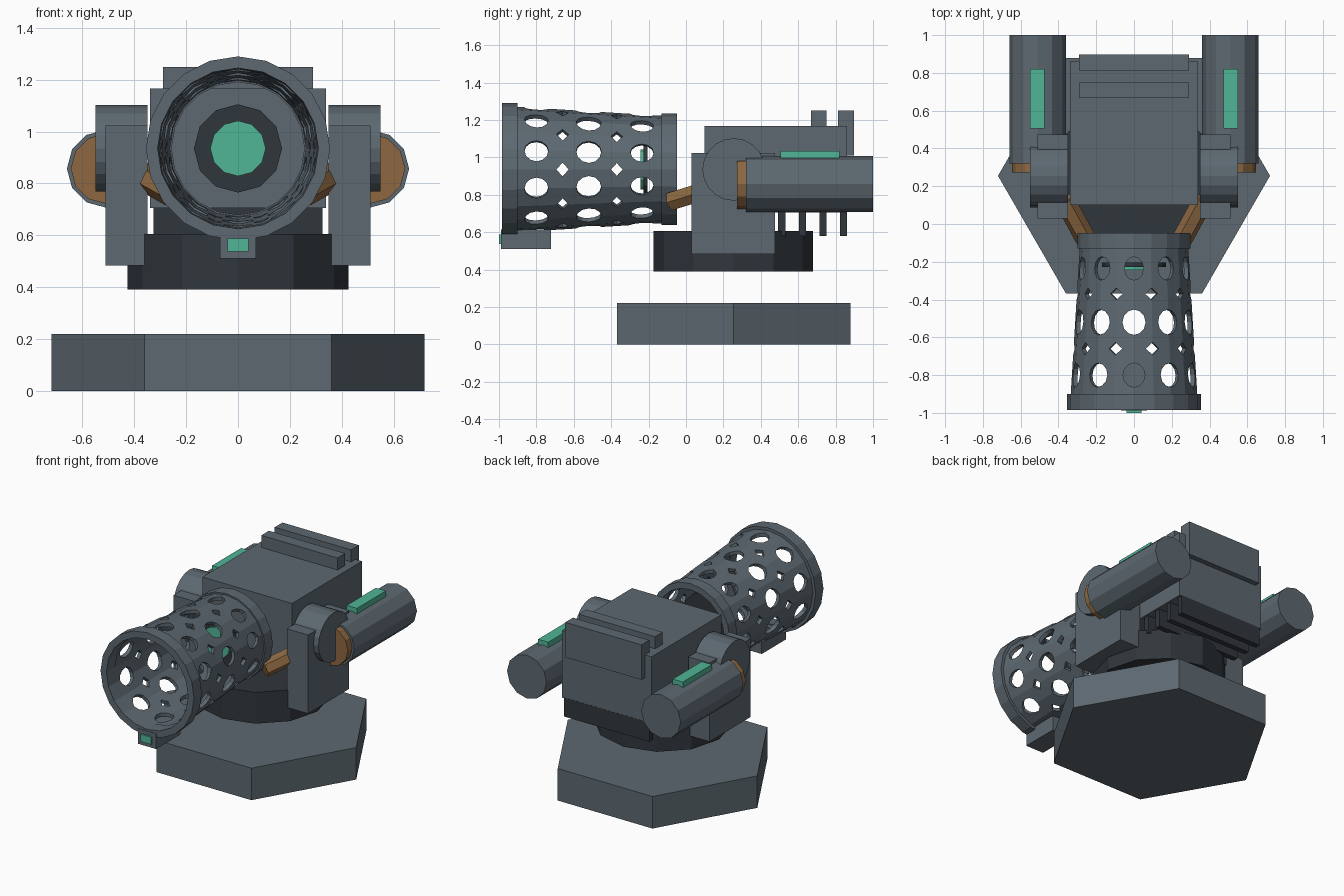
import bpy, bmesh
from math import sin, cos, pi, radians
from mathutils import Vector

if "Cube" in bpy.data.objects:
    bpy.data.objects.remove(bpy.data.objects["Cube"])


def mat(name, *rgb):
    m = bpy.data.materials.new(name)
    m.diffuse_color = (*rgb, 1)
    m.use_nodes = True
    m.node_tree.nodes["Principled BSDF"].inputs["Base Color"].default_value = m.diffuse_color
    return m


SLATE = mat("slate", 0.11, 0.14, 0.165)
DARK = mat("dark", 0.03, 0.037, 0.045)
GREEN = mat("green", 0.08, 0.46, 0.3)
ORANGE = mat("orange", 0.27, 0.14, 0.055)
AXIS_Z = 0.935  # height of the barrel axis


def finish(name, bm, m):
    bmesh.ops.recalc_face_normals(bm, faces=bm.faces)
    me = bpy.data.meshes.new(name)
    bm.to_mesh(me)
    bm.free()
    ob = bpy.data.objects.new(name, me)
    bpy.context.collection.objects.link(ob)
    if m:
        me.materials.append(m)
    return ob


def box(name, x, y, z, m=SLATE):
    bm = bmesh.new()
    bmesh.ops.create_cube(bm, size=1)
    for v in bm.verts:
        v.co = [(a + b) / 2 + c * (b - a) for c, (a, b) in zip(v.co, (x, y, z))]
    return finish(name, bm, m)


def add_prism(bm, p0, p1, u, v, n):
    """n-sided prism between two points, with u and v as half axes."""
    rings = [[bm.verts.new(p + u * cos(2 * pi * i / n) + v * sin(2 * pi * i / n))
              for i in range(n)] for p in (p0, p1)]
    for i in range(n):
        j = (i + 1) % n
        bm.faces.new((rings[0][i], rings[0][j], rings[1][j], rings[1][i]))
    bm.faces.new(rings[0])
    bm.faces.new(rings[1])


def prism(name, p0, p1, r, n, m=SLATE):
    p0, p1 = Vector(p0), Vector(p1)
    d = (p1 - p0).normalized()
    ref = Vector((0, 0, 1)) if abs(d.x) > 0.9 else Vector((1, 0, 0))
    u = (ref - d * ref.dot(d)).normalized()
    bm = bmesh.new()
    add_prism(bm, p0, p1, u * r, d.cross(u) * r, n)
    return finish(name, bm, m)


def tube(name, profile, n=20, m=SLATE):
    """Closed (y, radius) profile turned round the barrel axis."""
    bm = bmesh.new()
    rings = [[bm.verts.new((r * cos(2 * pi * i / n), y, AXIS_Z + r * sin(2 * pi * i / n)))
              for i in range(n)] for y, r in profile]
    for k, a in enumerate(rings):
        b = rings[(k + 1) % len(rings)]
        for i in range(n):
            j = (i + 1) % n
            bm.faces.new((a[i], a[j], b[j], b[i]))
    return finish(name, bm, m)


# Base and turntable
prism("base_plate", (0, 0.255, 0), (0, 0.255, 0.22), 0.72, 6)
prism("turntable", (0, 0.253, 0.39), (0, 0.253, 0.605), 0.427, 12, DARK)

# Body with cooling fins above, behind and below
box("body", (-0.34, 0.34), (0.1, 0.86), (0.705, 1.167))
box("top_fin", (-0.29, 0.29), (0.667, 0.75), (1.1, 1.25))
box("rear_fin", (-0.29, 0.29), (0.813, 0.897), (1.01, 1.25))
for i in range(4):
    y = 0.493 + 0.11 * i
    box(f"lower_fin_{i + 1}", (-0.325, 0.325), (y, y + 0.038), (0.58, 0.71), DARK)

# Perforated barrel shell
shell = tube("barrel_shell", [(-0.95, 0.338), (-0.09, 0.285), (-0.09, 0.26), (-0.95, 0.313)])
bm = bmesh.new()
rows = [(-0.8, 0.058, 0.064, 12, 0), (-0.52, 0.061, 0.067, 12, 0), (-0.235, 0.05, 0.062, 12, 0),
        (-0.66, 0.037, 0.033, 4, 18), (-0.37, 0.034, 0.031, 4, 18)]
for y, across, along, n, shift in rows:
    for k in range(10):
        a = radians(90 + 36 * k + shift)
        out = Vector((cos(a), 0, sin(a)))
        side = Vector((-sin(a), 0, cos(a)))
        c = Vector((0, y, AXIS_Z))
        add_prism(bm, c + out * 0.215, c + out * 0.45, side * across, Vector((0, along, 0)), n)
cutter = finish("hole_cutter", bm, None)
cutter.hide_render = True
cutter.hide_viewport = True
cutter.display_type = 'WIRE'
mod = shell.modifiers.new("holes", 'BOOLEAN')
mod.operation = 'DIFFERENCE'
mod.solver = 'EXACT'
mod.object = cutter

# Barrel end rings and inner lens
tube("muzzle_ring", [(-0.985, 0.355), (-0.9, 0.355), (-0.9, 0.305), (-0.985, 0.31)])
tube("rear_ring", [(-0.13, 0.298), (-0.048, 0.298), (-0.048, 0.256), (-0.13, 0.256)])
prism("lens_mount", (0, -0.227, AXIS_Z), (0, -0.205, AXIS_Z), 0.17, 12, DARK)
prism("lens", (0, -0.243, AXIS_Z), (0, -0.22, AXIS_Z), 0.107, 12, GREEN)

# Sensor under the muzzle
box("sensor_housing", (-0.07, 0.07), (-0.988, -0.722), (0.51, 0.615))
box("sensor_window", (-0.04, 0.04), (-1.0, -0.98), (0.537, 0.587), GREEN)

# Paired side parts
for s, side in ((-1, "left"), (1, "right")):
    def xs(a, b):
        return tuple(sorted((s * a, s * b)))

    box(f"yoke_{side}", xs(0.35, 0.512), (0.03, 0.475), (0.483, 1.023))
    prism(f"pivot_{side}", (s * 0.35, 0.255, AXIS_Z), (s * 0.55, 0.255, AXIS_Z), 0.167, 20)
    prism(f"pod_{side}", (s * 0.51, 0.32, 0.857), (s * 0.51, 1.0, 0.857), 0.15, 12)
    prism(f"pod_collar_{side}", (s * 0.51, 0.272, 0.857), (s * 0.51, 0.325, 0.857), 0.135, 12, ORANGE)
    box(f"pod_light_{side}", xs(0.473, 0.55), (0.505, 0.82), (0.98, 1.035), GREEN)
    prism(f"brace_{side}", (s * 0.255, -0.08, 0.765), (s * 0.37, 0.13, 0.83), 0.055, 6, ORANGE)
